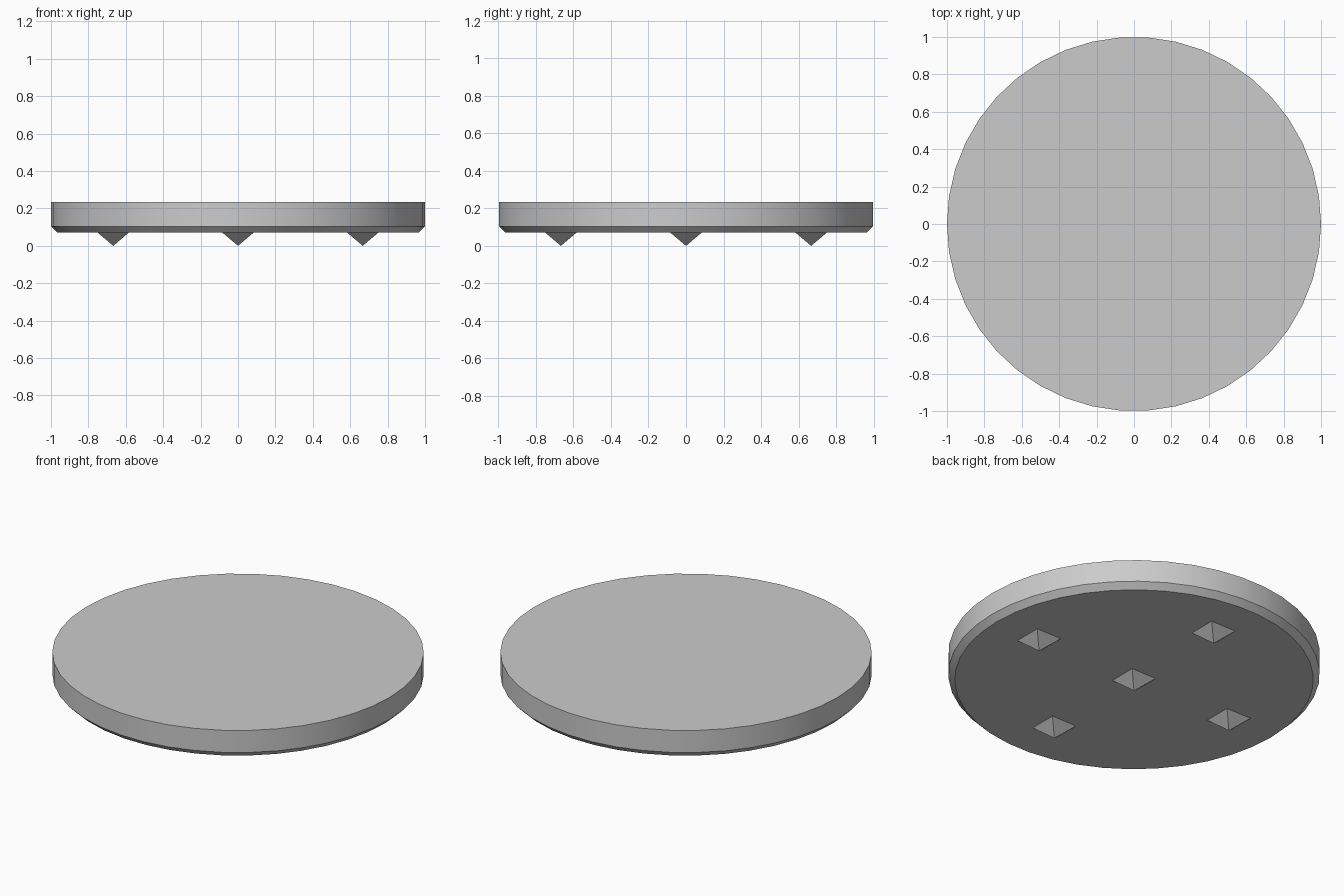
import bpy, bmesh, math

if "Cube" in bpy.data.objects:
    bpy.data.objects.remove(bpy.data.objects["Cube"])

SIDES = 42


def finish(bm, name):
    bmesh.ops.recalc_face_normals(bm, faces=bm.faces)
    mesh = bpy.data.meshes.new(name)
    bm.to_mesh(mesh)
    bm.free()
    obj = bpy.data.objects.new(name, mesh)
    bpy.context.collection.objects.link(obj)
    return obj


# Round plate: stacked rings with a chamfered lower edge
bm = bmesh.new()
rings = []
for r, z in [(0.966, 0.07), (1.0, 0.104), (1.0, 0.235)]:
    rings.append([bm.verts.new((r * math.cos(2 * math.pi * i / SIDES),
                                r * math.sin(2 * math.pi * i / SIDES), z))
                  for i in range(SIDES)])
for low, high in zip(rings, rings[1:]):
    for i in range(SIDES):
        j = (i + 1) % SIDES
        bm.faces.new((low[i], low[j], high[j], high[i]))
bm.faces.new(rings[0][::-1])
bm.faces.new(rings[-1])
plate = finish(bm, "round_plate")
bpy.context.view_layer.objects.active = plate
plate.select_set(True)
bpy.ops.object.shade_smooth_by_angle(angle=math.radians(30))


# Pyramid studs underneath: one in the centre, four in a cross
def stud(name, x, y, half=0.083, base=0.07):
    bm = bmesh.new()
    corners = [bm.verts.new((x + sx * half, y + sy * half, base))
               for sx, sy in [(-1, -1), (1, -1), (1, 1), (-1, 1)]]
    tip = bm.verts.new((x, y, 0))
    bm.faces.new(corners)
    for i in range(4):
        bm.faces.new((corners[i], corners[(i + 1) % 4], tip))
    return finish(bm, name)


D = 0.667
for name, x, y in [("centre", 0, 0), ("right", D, 0), ("left", -D, 0),
                   ("back", 0, D), ("front", 0, -D)]:
    stud("stud_" + name, x, y)
